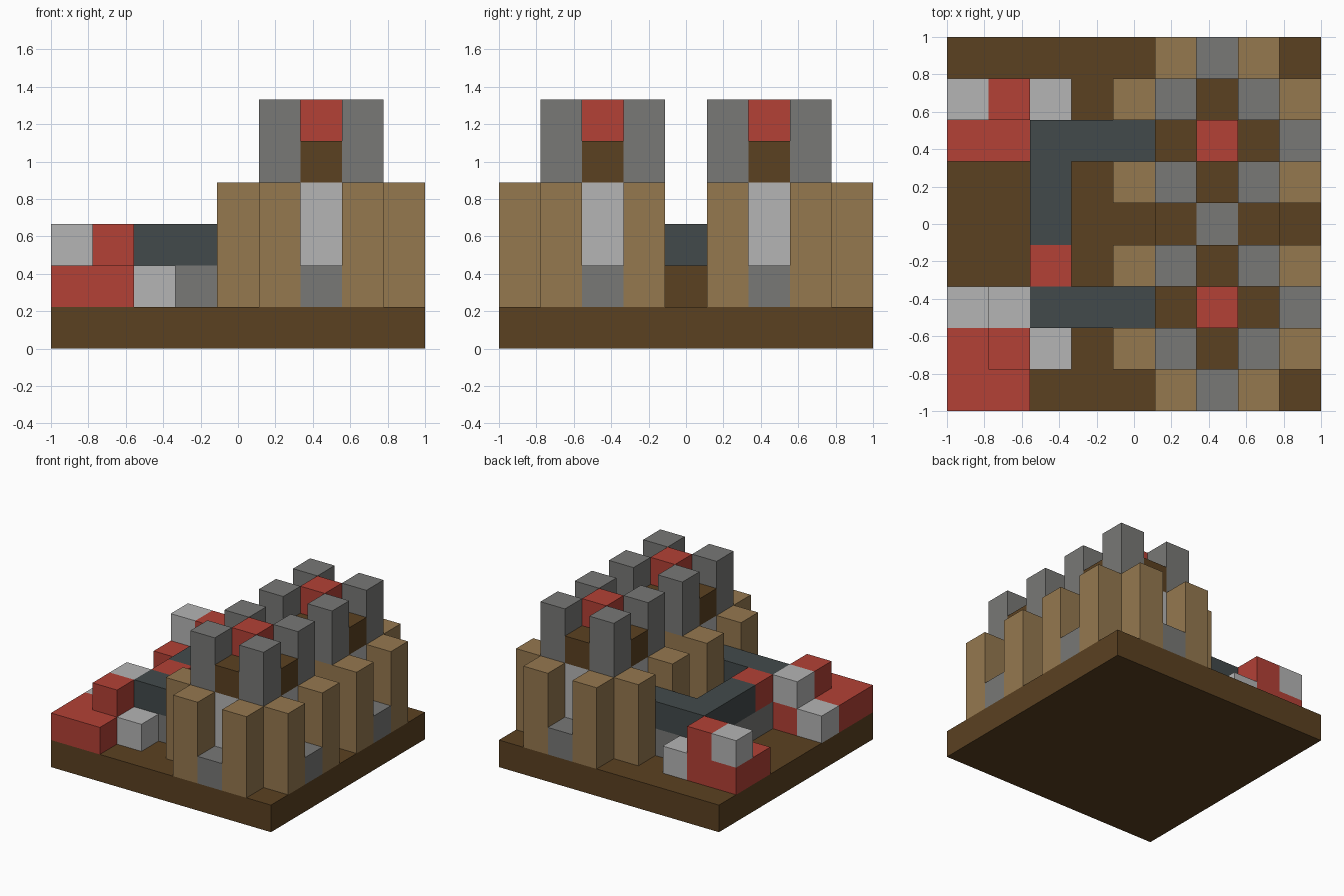
import bpy
import bmesh

if "Cube" in bpy.data.objects:
    bpy.data.objects.remove(bpy.data.objects["Cube"])

CELL = 2 / 9  # edge length of one block


def material(name, *rgb):
    """Flat material from 0-255 display values, stored as linear colour."""
    lin = [((c / 255 + 0.055) / 1.055) ** 2.4 for c in rgb] + [1]
    mat = bpy.data.materials.new(name)
    mat.use_nodes = True
    mat.diffuse_color = lin
    bsdf = mat.node_tree.nodes["Principled BSDF"]
    bsdf.inputs["Base Color"].default_value = lin
    bsdf.inputs["Roughness"].default_value = 0.9
    return mat


BROWN = material("dark brown", 91, 65, 33)
TAN = material("tan wood", 149, 120, 79)
GREY = material("mid grey", 120, 120, 118)
LIGHT = material("light grey", 181, 181, 181)
RED = material("brick red", 179, 65, 54)
SLATE = material("dark slate", 66, 74, 75)


def blocks(name, mat, cells, z0, z1, size=(1, 1)):
    """One object made of boxes whose low corners are at the given cells."""
    bm = bmesh.new()
    for i, j in cells:
        verts = bmesh.ops.create_cube(bm, size=1)["verts"]
        for v in verts:
            v.co.x = (i + (v.co.x + 0.5) * size[0] - 4.5) * CELL
            v.co.y = (j + (v.co.y + 0.5) * size[1] - 4.5) * CELL
            v.co.z = (z0 if v.co.z < 0 else z1) * CELL
    mesh = bpy.data.meshes.new(name)
    bm.to_mesh(mesh)
    bm.free()
    mesh.materials.append(mat)
    obj = bpy.data.objects.new(name, mesh)
    bpy.context.collection.objects.link(obj)
    return obj


# Ground slab
blocks("ground_slab", BROWN, [(0, 0)], 0, 1, (9, 9))

# Two matching towers
SIDES = [(1, 0), (-1, 0), (0, 1), (0, -1)]
CORNERS = [(a, b) for a in (-1, 1) for b in (-1, 1)]
for label, cx, cy in (("front", 6, 2), ("back", 6, 6)):
    def around(offsets):
        return [(cx + a, cy + b) for a, b in offsets]

    # posts, leaving out those in the passage between the towers
    posts = around([(a * 2, b) for a, b in CORNERS] + [(a, b * 2) for a, b in CORNERS])
    blocks(label + "_tower_posts", TAN, [p for p in posts if p[1] != 4], 1, 4)
    blocks(label + "_tower_corners", TAN, around(CORNERS), 1, 4)
    # sills, skipping the one shared in the passage
    sills = around([(a * 2, b * 2) for a, b in SIDES])
    blocks(label + "_tower_sills", GREY, [s for s in sills if s[1] != 4], 1, 2)
    blocks(label + "_tower_lower_walls", GREY, around(SIDES), 1, 2)
    blocks(label + "_tower_windows", LIGHT, around(SIDES), 2, 4)
    blocks(label + "_tower_roof", BROWN, around(SIDES), 4, 5)
    blocks(label + "_tower_turrets", GREY, around(CORNERS), 4, 6)
    blocks(label + "_tower_cap", RED, [(cx, cy)], 4, 6)

# Passage between the towers
blocks("passage_sill", GREY, [(6, 4)], 1, 2)
blocks("passage_steps", BROWN, [(5, 4), (7, 4)], 1, 2)

# Low wall joining the towers to the outer corners
wall = [(2, j) for j in range(2, 7)]
arms = [(3, 2), (3, 6)]
ends = [(4, 2), (4, 6)]
blocks("wall_footing", GREY, wall + arms, 1, 2)
blocks("wall_top", SLATE, [c for c in wall if c != (2, 3)] + arms + ends, 2, 3)
blocks("wall_gate_block", RED, [(2, 3)], 2, 3)

# Front corner ruin
blocks("front_ruin_base", RED, [(0, 0), (1, 0), (0, 1), (1, 1), (1, 2)], 1, 2)
blocks("front_ruin_upper", RED, [(1, 1)], 2, 3)
blocks("front_ruin_pale_low", LIGHT, [(0, 2), (2, 1)], 1, 2)
blocks("front_ruin_pale_high", LIGHT, [(1, 2)], 2, 3)

# Back corner ruin
blocks("back_ruin_base", RED, [(0, 6), (1, 6), (0, 7), (1, 7)], 1, 2)
blocks("back_ruin_upper", RED, [(1, 7)], 2, 3)
blocks("back_ruin_pale_low", LIGHT, [(2, 7)], 1, 2)
blocks("back_ruin_pale_high", LIGHT, [(0, 7)], 2, 3)
